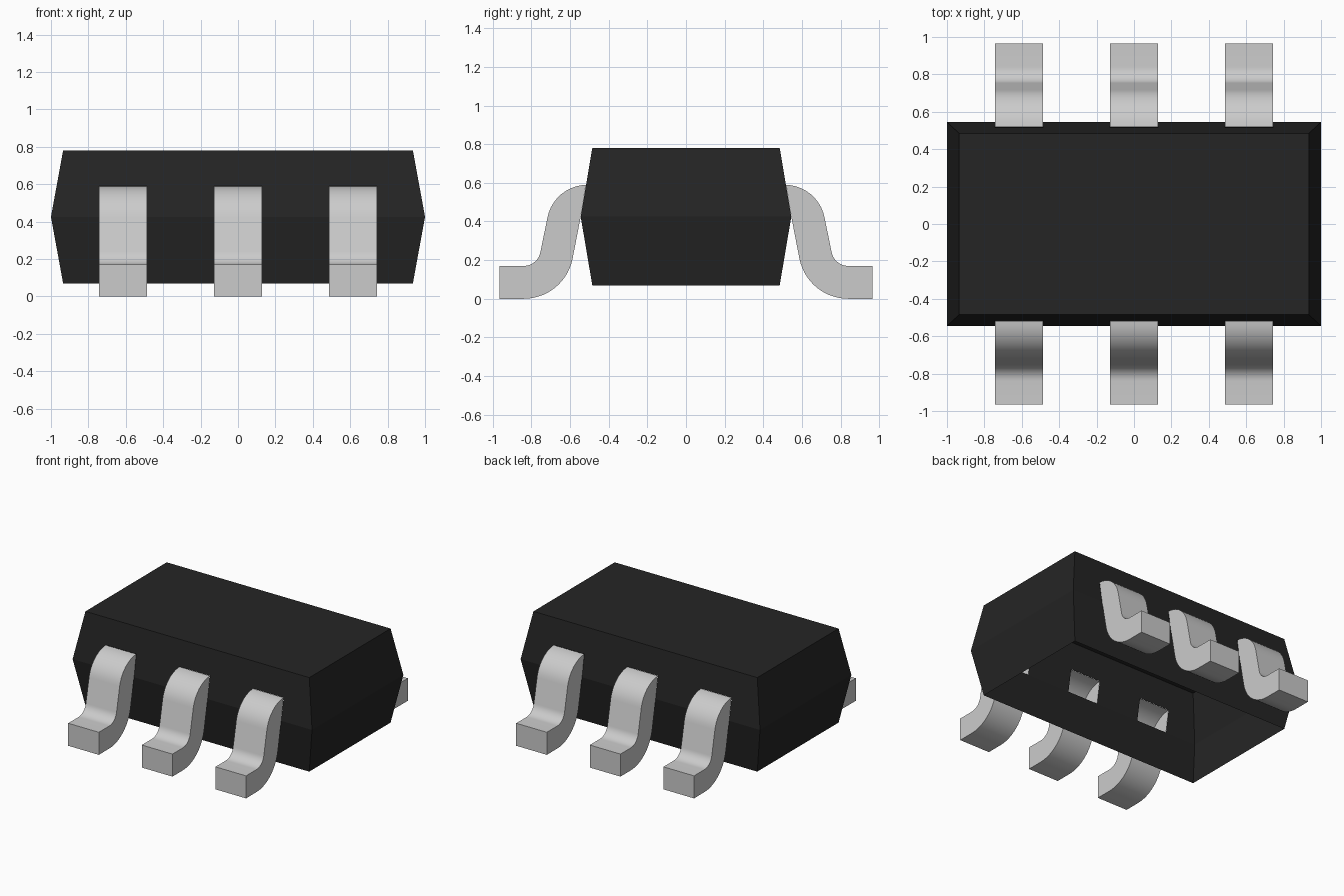
import bpy, bmesh
from math import sin, cos, radians

cube = bpy.data.objects.get("Cube")
if cube:
    bpy.data.objects.remove(cube, do_unlink=True)

PITCH, HALF_W = 0.615, 0.128       # lead spacing and half width
SEAM_Z, LEAD_TOP = 0.425, 0.59     # widest line of the body, top of the leads


def material(name, rgb, roughness):
    m = bpy.data.materials.new(name)
    m.use_nodes = True
    m.diffuse_color = (*rgb, 1)
    bsdf = m.node_tree.nodes["Principled BSDF"]
    bsdf.inputs["Base Color"].default_value = (*rgb, 1)
    bsdf.inputs["Roughness"].default_value = roughness
    return m


def make_object(name, bm, mat):
    mesh = bpy.data.meshes.new(name)
    bm.to_mesh(mesh)
    bm.free()
    mesh.materials.append(mat)
    ob = bpy.data.objects.new(name, mesh)
    bpy.context.collection.objects.link(ob)
    return ob


def arc(cy, cz, r, start, end, steps=10):
    angles = [radians(start + (end - start) * i / steps) for i in range(steps + 1)]
    return [(cy + r * cos(a), cz + r * sin(a)) for a in angles]


black = material("black plastic", (0.018, 0.018, 0.018), 0.6)
silver = material("silver metal", (0.6, 0.6, 0.6), 0.5)

# Body: a shell of three rings, closed on top and open underneath
bm = bmesh.new()
rings = []
for hx, hy, z in ((0.935, 0.485, 0.07), (1, 0.545, SEAM_Z), (0.935, 0.485, 0.78)):
    rings.append([bm.verts.new((sx * hx, sy * hy, z))
                  for sx, sy in ((-1, -1), (1, -1), (1, 1), (-1, 1))])
for low, high in zip(rings, rings[1:]):
    for i in range(4):
        j = (i + 1) % 4
        bm.faces.new((low[i], low[j], high[j], high[i]))
bm.faces.new(rings[-1])


# Openings in the upper front and back walls where the leads enter
def upper_walls():
    bm.normal_update()
    return [f for f in bm.faces
            if abs(f.normal.y) > 0.5 and f.calc_center_median().z > SEAM_Z]


def cut(co, no):
    walls = upper_walls()
    geom = walls + list({e for f in walls for e in f.edges}) \
        + list({v for f in walls for v in f.verts})
    bmesh.ops.bisect_plane(bm, geom=geom, plane_co=co, plane_no=no, dist=1e-5)


cut((0, 0, LEAD_TOP), (0, 0, 1))
for k in (-1, 0, 1):
    for s in (-1, 1):
        cut((k * PITCH + s * HALF_W, 0, 0), (1, 0, 0))
holes = []
for f in upper_walls():
    c = f.calc_center_median()
    if c.z < LEAD_TOP and any(abs(c.x - k * PITCH) < HALF_W for k in (-1, 0, 1)):
        holes.append(f)
bmesh.ops.delete(bm, geom=holes, context="FACES")
make_object("body", bm, black)

# Lead outline in depth and height: shoulder, inner bend, foot, outer bend
profile = (arc(0.511, 0.38, 0.21, 88, 11)
           + arc(0.84, 0.258, 0.088, 191, 270)
           + [(0.965, 0.17), (0.965, 0)]
           + arc(0.84, 0.258, 0.258, 270, 191, 14)
           + [(0.545, SEAM_Z)])


def make_lead(name, x, side):
    bm = bmesh.new()
    left, right = ([bm.verts.new((x + s * HALF_W, side * y, z)) for y, z in profile]
                   for s in (-1, 1))
    bm.faces.new(left)
    bm.faces.new(right[::-1])
    # The end that meets the body stays open
    for i in range(len(profile) - 1):
        bm.faces.new((left[i + 1], left[i], right[i], right[i + 1]))
    bmesh.ops.recalc_face_normals(bm, faces=bm.faces)
    ob = make_object(name, bm, silver)
    bpy.ops.object.select_all(action="DESELECT")
    ob.select_set(True)
    bpy.context.view_layer.objects.active = ob
    bpy.ops.object.shade_smooth_by_angle(angle=radians(30))


for side, row in ((-1, "front"), (1, "back")):
    for k, place in ((-1, "right"), (0, "middle"), (1, "left")):
        make_lead(f"{row}_{place}_lead", k * PITCH, side)
